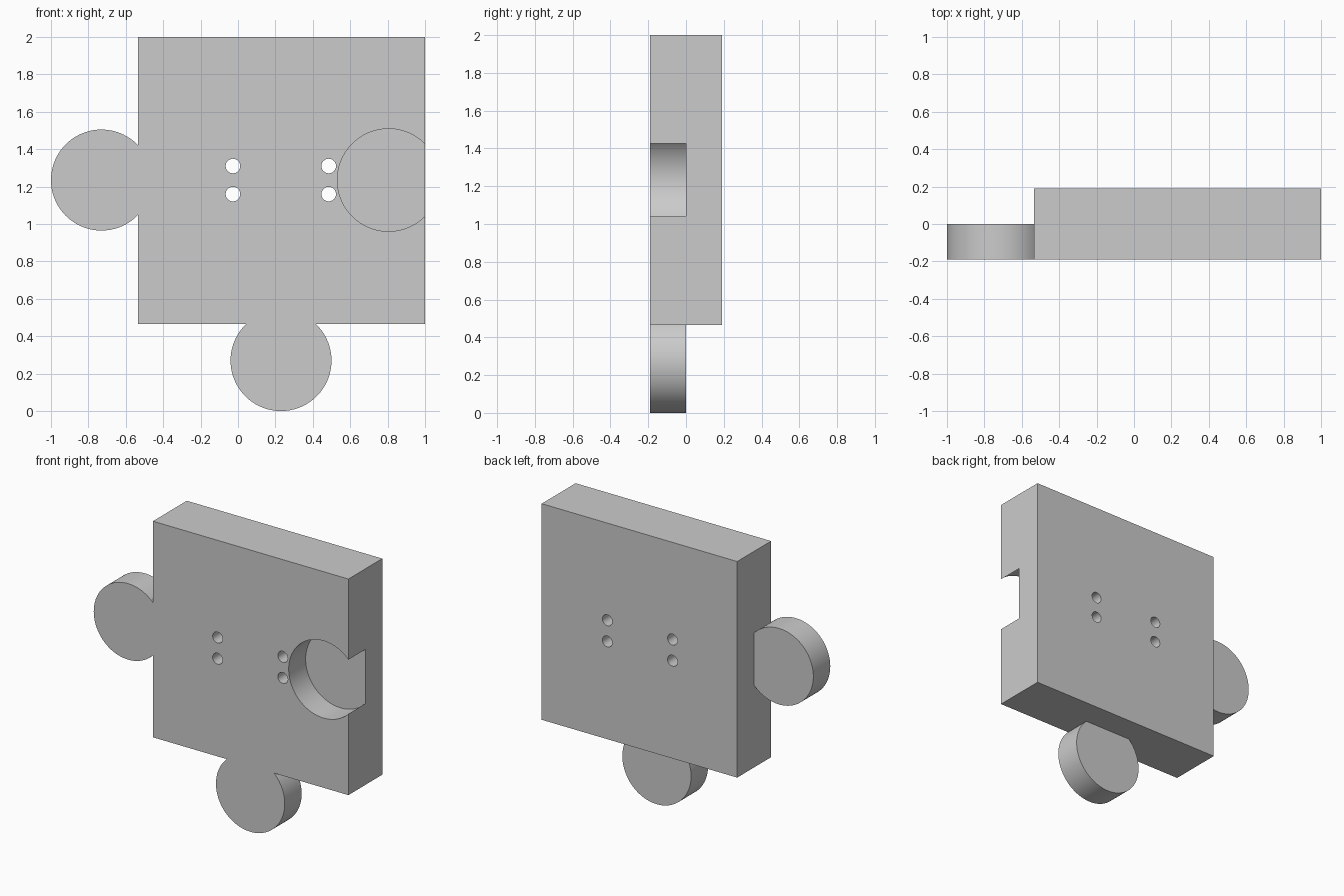
import bpy
import math

if "Cube" in bpy.data.objects:
    bpy.data.objects.remove(bpy.data.objects["Cube"], do_unlink=True)

FRONT, BACK = -0.19, 0.19
MIDDLE = 0.0
LEFT, RIGHT = -0.535, 1.0
BOTTOM, TOP = 0.466, 2.0

grey = bpy.data.materials.new("plain grey")
grey.use_nodes = True
grey.diffuse_color = (0.6, 0.6, 0.6, 1)
grey.node_tree.nodes["Principled BSDF"].inputs["Base Color"].default_value = (0.6, 0.6, 0.6, 1)


def disc(name, x, z, radius, y0, y1, sides=96):
    """Cylinder lying along the depth axis."""
    bpy.ops.mesh.primitive_cylinder_add(
        vertices=sides, radius=radius, depth=y1 - y0,
        location=(x, (y0 + y1) / 2, z), rotation=(math.pi / 2, 0, 0))
    part = bpy.context.object
    part.name = name
    part.data.materials.append(grey)
    return part


def combine(target, part, operation):
    """Apply a boolean to the target and discard the helper."""
    mod = target.modifiers.new(operation.lower(), "BOOLEAN")
    mod.operation = operation
    mod.solver = "EXACT"
    mod.object = part
    bpy.context.view_layer.objects.active = target
    bpy.ops.object.modifier_apply(modifier=mod.name)
    bpy.data.objects.remove(part, do_unlink=True)


# Square body
bpy.ops.mesh.primitive_cube_add(
    size=1, location=((LEFT + RIGHT) / 2, 0, (BOTTOM + TOP) / 2))
piece = bpy.context.object
piece.name = "puzzle_piece"
piece.scale = (RIGHT - LEFT, BACK - FRONT, TOP - BOTTOM)
bpy.ops.object.transform_apply(location=True, rotation=False, scale=True)
piece.data.materials.append(grey)

# Half-depth round tabs on the side and the bottom
for name, x, z in (("side_tab", -0.73, 1.235), ("bottom_tab", 0.23, 0.27)):
    combine(piece, disc(name, x, z, 0.27, FRONT, MIDDLE), "UNION")

# Half-depth round socket, open at the opposite side
combine(piece, disc("socket_cutter", 0.805, 1.235, 0.274, FRONT - 0.1, MIDDLE), "DIFFERENCE")

# Two pairs of small through holes
for x in (-0.027, 0.485):
    for z in (1.16, 1.31):
        combine(piece, disc("hole_cutter", x, z, 0.039, FRONT - 0.1, BACK + 0.1, 32), "DIFFERENCE")

# Smooth the round walls, keep the edges sharp
bpy.ops.object.select_all(action="DESELECT")
piece.select_set(True)
bpy.context.view_layer.objects.active = piece
bpy.ops.object.shade_smooth_by_angle(angle=math.radians(30))
